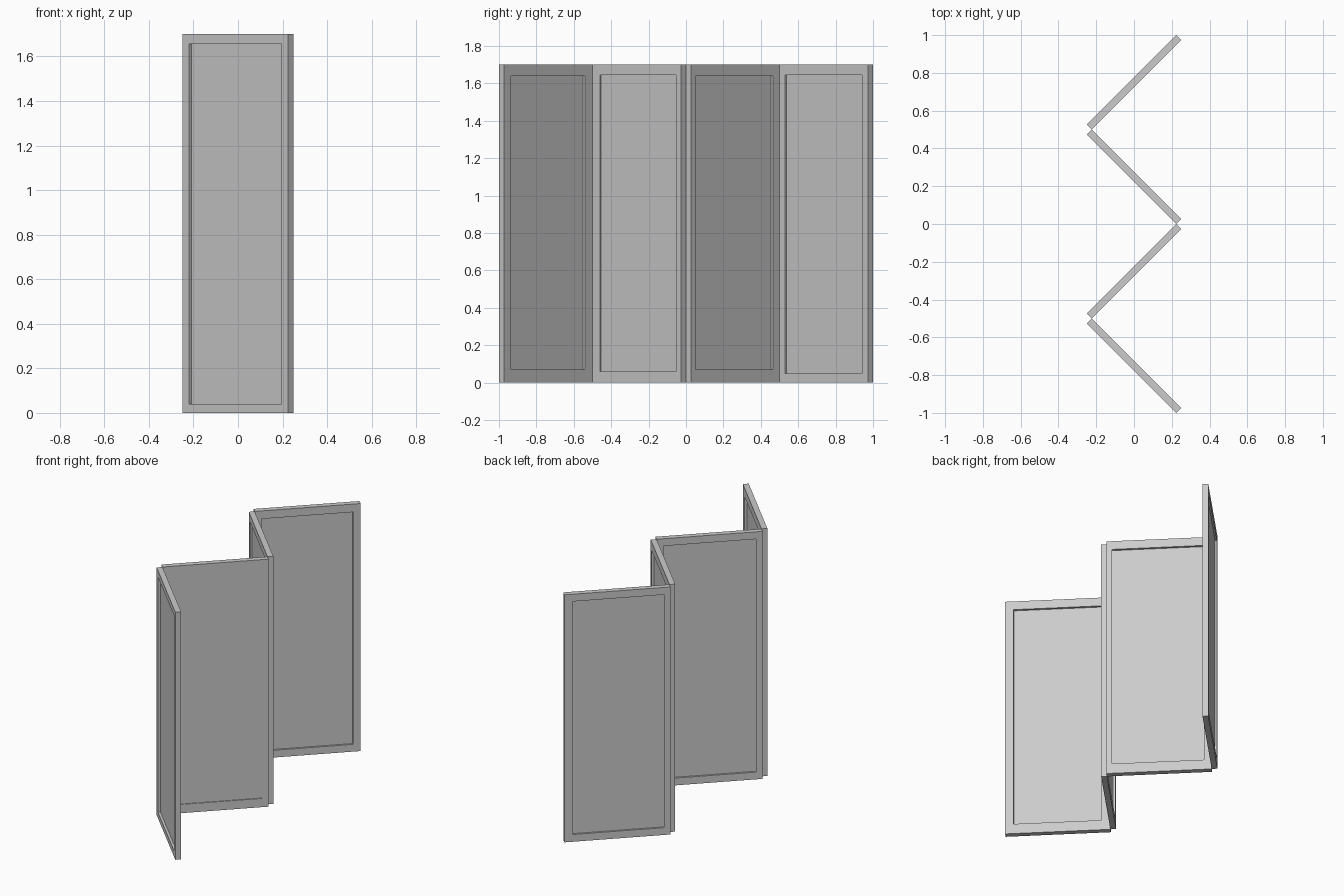
import bpy, bmesh
from math import radians

if "Cube" in bpy.data.objects:
    bpy.data.objects.remove(bpy.data.objects["Cube"])

HEIGHT, THICK = 1.70, 0.037
LENGTH = 0.5 * 2 ** 0.5 - THICK      # each 45-degree panel fills a 0.5 x 0.5 footprint


def recess(bm, face, low, high, bottom, top, depth):
    """Sink a field into a panel face, leaving a frame with the given margins."""
    bmesh.ops.inset_individual(bm, faces=[face], thickness=0.03)
    for v in face.verts:
        v.co.x = -LENGTH / 2 + low if v.co.x < 0 else LENGTH / 2 - high
        v.co.z = bottom if v.co.z < HEIGHT / 2 else HEIGHT - top
    bmesh.ops.inset_individual(bm, faces=[face], thickness=0, depth=-depth)


def panel(name, y, angle, front, back):
    bm = bmesh.new()
    bmesh.ops.create_cube(bm, size=1)
    for v in bm.verts:
        v.co.x *= LENGTH
        v.co.y *= THICK
        v.co.z = (v.co.z + 0.5) * HEIGHT
    bm.normal_update()
    sides = [next(f for f in bm.faces if f.normal.y * s > 0.9) for s in (-1, 1)]
    for face, margins in zip(sides, (front, back)):
        recess(bm, face, *margins)
    mesh = bpy.data.meshes.new(name)
    bm.to_mesh(mesh)
    bm.free()
    ob = bpy.data.objects.new(name, mesh)
    ob.location.y = y
    ob.rotation_euler.z = radians(angle)
    bpy.context.collection.objects.link(ob)


# Recess per side: low end, high end, bottom, top margins and depth
recesses = [
    ((0.054, 0.057, 0.07, 0.06, 0.016), (0.041, 0.042, 0.04, 0.045, 0.016)),
    ((0.057, 0.040, 0.06, 0.055, 0.006), (0.040, 0.045, 0.05, 0.05, 0.012)),
    ((0.034, 0.050, 0.07, 0.06, 0.016), (0.045, 0.045, 0.05, 0.05, 0.012)),
    ((0.042, 0.048, 0.05, 0.055, 0.012), (0.040, 0.055, 0.05, 0.05, 0.012)),
]

# Four zigzag screen panels
for i, (front, back) in enumerate(recesses):
    panel(f"screen_panel_{i + 1}", -0.75 + 0.5 * i, 45 if i % 2 else 135, front, back)
